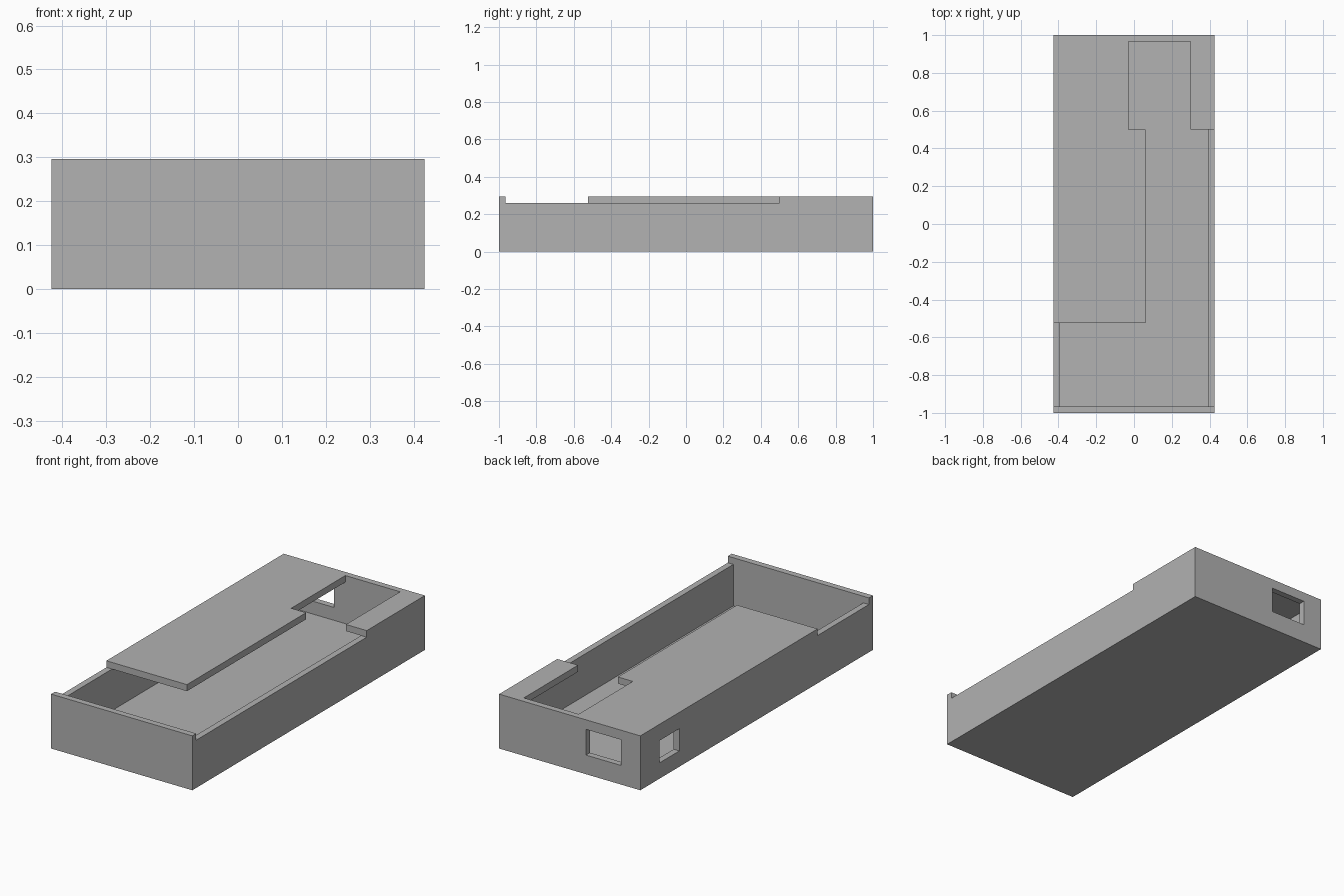
import bpy
import bmesh

cube = bpy.data.objects.get("Cube")
if cube:
    bpy.data.objects.remove(cube, do_unlink=True)

HX, HY, H = 0.425, 1.0, 0.296   # half width, half length, height
WALL = 0.034
LID = 0.26                      # underside of the lid

grey = bpy.data.materials.new("plain grey")
grey.use_nodes = True
colour = (0.445, 0.445, 0.445, 1)
grey.diffuse_color = colour
grey.node_tree.nodes["Principled BSDF"].inputs["Base Color"].default_value = colour


def prism(name, outline, z0, z1):
    """Extrude a flat outline from z0 up to z1."""
    bm = bmesh.new()
    base = bm.faces.new([bm.verts.new((x, y, z0)) for x, y in outline])
    top = bmesh.ops.extrude_face_region(bm, geom=[base])["geom"]
    verts = [v for v in top if isinstance(v, bmesh.types.BMVert)]
    bmesh.ops.translate(bm, vec=(0, 0, z1 - z0), verts=verts)
    bmesh.ops.recalc_face_normals(bm, faces=bm.faces)
    mesh = bpy.data.meshes.new(name)
    bm.to_mesh(mesh)
    bm.free()
    mesh.materials.append(grey)
    obj = bpy.data.objects.new(name, mesh)
    bpy.context.collection.objects.link(obj)
    return obj


def block(name, x0, x1, y0, y1, z0, z1):
    return prism(name, [(x0, y0), (x1, y0), (x1, y1), (x0, y1)], z0, z1)


def cut(target, cutter):
    """Subtract the cutter, then discard it."""
    mod = target.modifiers.new(cutter.name, 'BOOLEAN')
    mod.operation, mod.solver, mod.object = 'DIFFERENCE', 'EXACT', cutter
    bpy.context.view_layer.objects.active = target
    bpy.ops.object.modifier_apply(modifier=mod.name)
    bpy.data.objects.remove(cutter, do_unlink=True)


case = block("case", -HX, HX, -HY, HY, 0, H)
ix, iy = HX - WALL, HY - WALL

# Hollow interior under the lid
cut(case, block("cavity", -ix, ix, -iy, iy, WALL, LID))

# Stepped opening through the lid, running out over the side walls
out = HX + 0.1
opening = [(-out, -iy), (out, -iy), (out, 0.5), (0.3, 0.5), (0.3, iy),
           (-0.03, iy), (-0.03, 0.5), (0.06, 0.5), (0.06, -0.525), (-out, -0.525)]
cut(case, prism("lid_opening", opening, LID, H + 0.1))

# Ports in the back wall and the right wall
cut(case, block("back_port", -0.31, -0.098, iy - 0.02, HY + 0.1, 0.104, 0.244))
cut(case, block("side_port", -out, -ix + 0.02, 0.664, 0.836, 0.086, 0.207))
